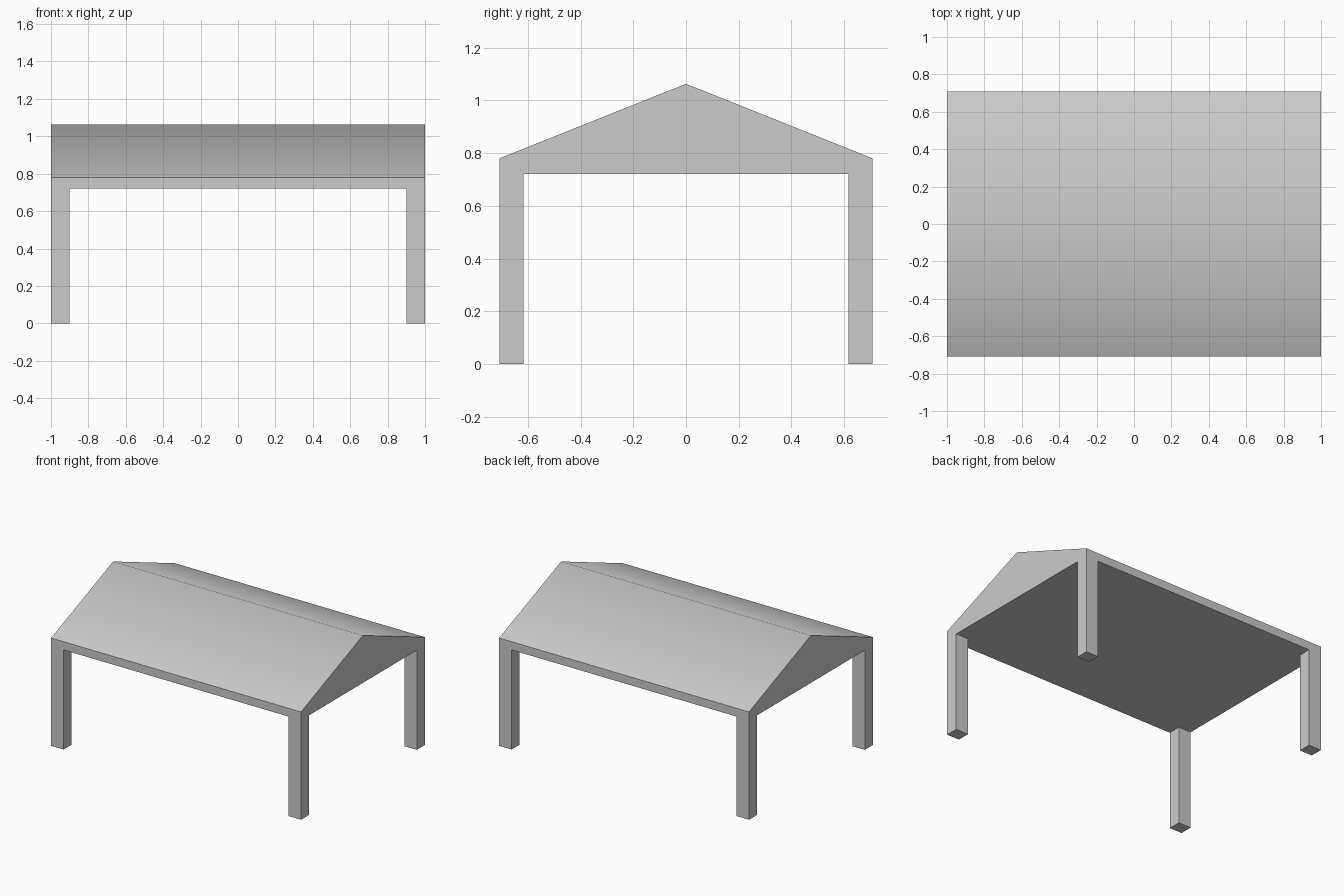
import bpy, bmesh, math
from mathutils import Vector

if "Cube" in bpy.data.objects:
    bpy.data.objects.remove(bpy.data.objects["Cube"])

HX, HY = 1.0, 0.708               # half length, half width
SOFFIT, EAVE, RIDGE = 0.72, 0.78, 1.063
LEG_X, LEG_Y = 0.90, 0.616        # inner faces of the legs

bm = bmesh.new()

# Gabled roof: pentagon profile extruded along x
profile = [(-HY, SOFFIT), (HY, SOFFIT), (HY, EAVE), (0, RIDGE), (-HY, EAVE)]
end = bm.faces.new([bm.verts.new((-HX, y, z)) for y, z in profile])
out = bmesh.ops.extrude_face_region(bm, geom=[end], use_keep_orig=True)
bmesh.ops.translate(bm, vec=(2 * HX, 0, 0),
                    verts=[g for g in out["geom"] if isinstance(g, bmesh.types.BMVert)])
bmesh.ops.recalc_face_normals(bm, faces=bm.faces[:])


def soffit_faces():
    bm.normal_update()
    return [f for f in bm.faces if all(abs(v.co.z - SOFFIT) < 1e-4 for v in f.verts)]


# Divide the flat underside so each corner has a leg footprint
for axis, d in ((0, LEG_X), (1, LEG_Y)):
    for s in (-1, 1):
        plane = Vector((0, 0, 0))
        normal = Vector((0, 0, 0))
        plane[axis], normal[axis] = s * d, 1
        faces = soffit_faces()
        edges = list({e for f in faces for e in f.edges})
        verts = list({v for f in faces for v in f.verts})
        bmesh.ops.bisect_plane(bm, geom=verts + edges + faces, dist=1e-5,
                               plane_co=plane, plane_no=normal)

# Four legs drawn down from the corner footprints
for f in soffit_faces():
    c = f.calc_center_median()
    if abs(c.x) > LEG_X and abs(c.y) > LEG_Y:
        foot = bmesh.ops.extrude_discrete_faces(bm, faces=[f])["faces"][0]
        for v in foot.verts:
            v.co.z = 0

# Merge coplanar faces so legs run flush into the roof
bmesh.ops.remove_doubles(bm, verts=bm.verts[:], dist=1e-5)
bmesh.ops.dissolve_limit(bm, angle_limit=math.radians(1),
                         verts=bm.verts[:], edges=bm.edges[:])
bmesh.ops.recalc_face_normals(bm, faces=bm.faces[:])

mesh = bpy.data.meshes.new("roofed_shelter")
bm.to_mesh(mesh)
bm.free()
shelter = bpy.data.objects.new("roofed_shelter", mesh)
bpy.context.collection.objects.link(shelter)

# Soft ridge, crisp edges elsewhere
bpy.context.view_layer.objects.active = shelter
shelter.select_set(True)
bpy.ops.object.shade_smooth_by_angle(angle=math.radians(50))
